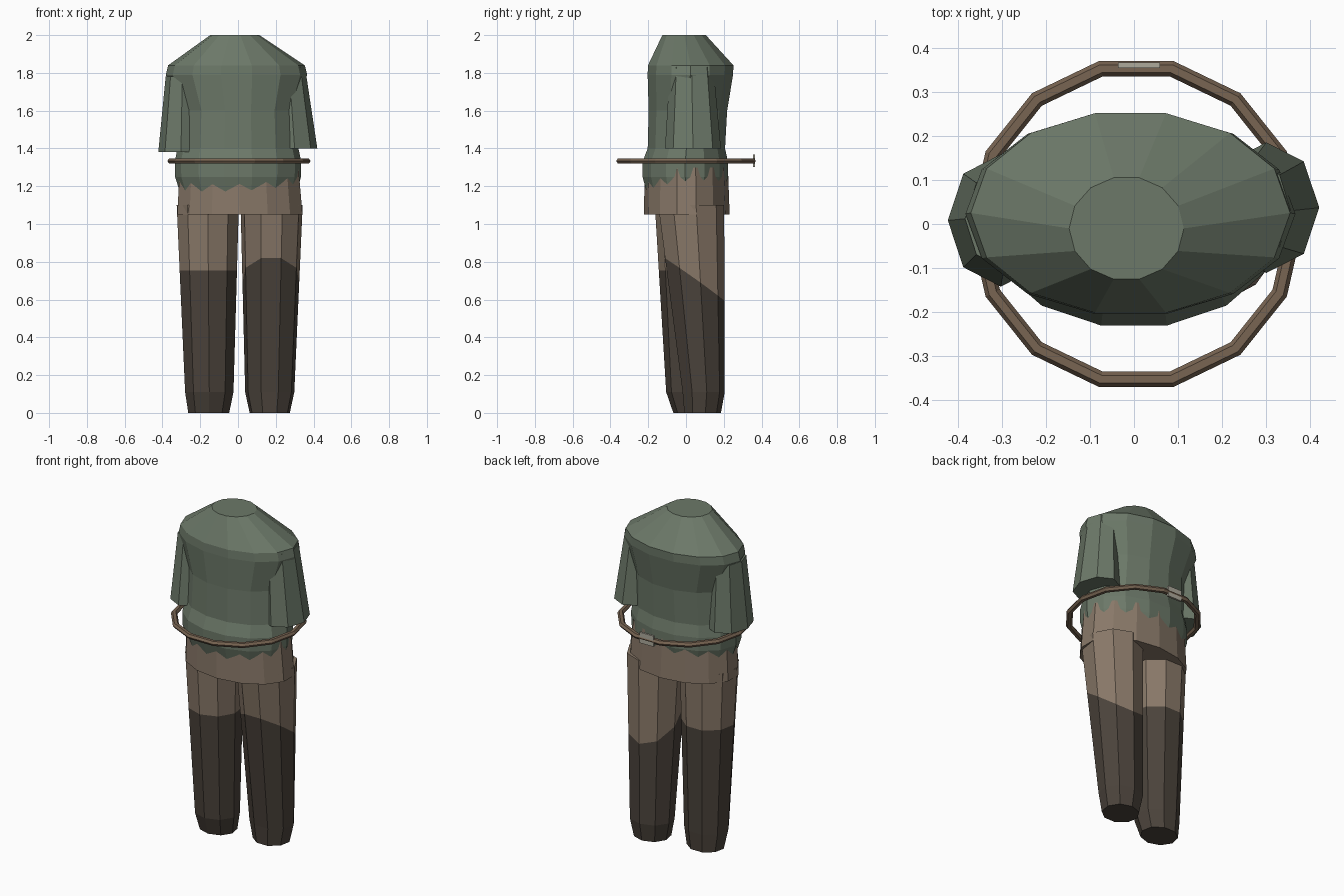
import bpy, bmesh, math

if "Cube" in bpy.data.objects:
    bpy.data.objects.remove(bpy.data.objects["Cube"])


def material(name, rgb):
    m = bpy.data.materials.new(name)
    m.diffuse_color = (*rgb, 1)
    m.use_nodes = True
    m.node_tree.nodes["Principled BSDF"].inputs["Base Color"].default_value = m.diffuse_color
    return m


GREEN = material("cloth_green", (0.15, 0.19, 0.14))
TAN = material("trouser_tan", (0.25, 0.19, 0.14))
DARK = material("boot_dark", (0.07, 0.056, 0.044))
LEATHER = material("belt_leather", (0.19, 0.13, 0.085))
METAL = material("buckle_metal", (0.42, 0.40, 0.33))


def finish(bm, name, mat):
    bmesh.ops.recalc_face_normals(bm, faces=bm.faces)
    me = bpy.data.meshes.new(name)
    bm.to_mesh(me)
    bm.free()
    me.materials.append(mat)
    ob = bpy.data.objects.new(name, me)
    bpy.context.collection.objects.link(ob)
    return ob


def ellipse(z, cx, cy, rx, ry, n, phase=0.0):
    """One ring of points; phase is in steps of one side."""
    angles = [2 * math.pi * (i + phase) / n for i in range(n)]
    return [(cx + rx * math.cos(a), cy + ry * math.sin(a), z) for a in angles]


def loft(name, rings, mat, cap_first=True, cap_last=True):
    bm = bmesh.new()
    loops = [[bm.verts.new(p) for p in ring] for ring in rings]
    n = len(loops[0])
    for a, b in zip(loops, loops[1:]):
        for i in range(n):
            j = (i + 1) % n
            bm.faces.new((a[i], a[j], b[j], b[i]))
    if cap_first:
        bm.faces.new(loops[0])
    if cap_last:
        bm.faces.new(loops[-1])
    return finish(bm, name, mat)


# Shirt body: z, centre x, centre y, radius x, radius y
shirt = [
    (2.00, -0.017, -0.010, 0.130, 0.118),
    (1.84, -0.008, 0.025, 0.362, 0.232),
    (1.79, -0.008, 0.023, 0.374, 0.232),
    (1.60, 0.000, 0.010, 0.310, 0.213),
    (1.40, 0.000, 0.002, 0.320, 0.210),
    (1.33, 0.000, -0.004, 0.335, 0.232),
    (1.25, 0.000, -0.004, 0.333, 0.232),
    (1.15, 0.003, -0.003, 0.305, 0.205),
]
loft("shirt", [ellipse(*r, 14) for r in shirt], GREEN)

# Sleeves, slightly different on each side
loft("sleeve_right", [ellipse(1.83, 0.270, 0.030, 0.085, 0.115, 8),
                      ellipse(1.40, 0.300, 0.037, 0.120, 0.148, 8)], GREEN)
loft("sleeve_left", [ellipse(1.78, -0.295, 0.012, 0.088, 0.115, 8),
                     ellipse(1.38, -0.302, 0.008, 0.120, 0.150, 8)], GREEN)

# Trouser seat; its corners sit between the shirt's, giving the zigzag hem
loft("trouser_seat", [ellipse(1.30, 0.006, 0.002, 0.322, 0.220, 14, 0.5),
                      ellipse(1.05, 0.010, 0.004, 0.340, 0.227, 14, 0.5)], TAN)


# Legs: trouser part and boot share a slanted seam
def leg(side, top, ankle, foot, seam, slope, phase):
    def at(z):
        t = (z - ankle[0]) / (top[0] - ankle[0])
        return [a + (b - a) * t for a, b in zip(ankle, top)]

    n = 9
    upper = ellipse(*top, n, phase)
    cuff = []
    for i in range(n):
        _, _, y0, _, _ = at(seam)
        z = seam - slope * at(seam)[4] * math.sin(2 * math.pi * (i + phase) / n)
        cuff.append(ellipse(*at(z), n, phase)[i])
    loft("trouser_leg_" + side, [upper, cuff], TAN, True, False)
    loft("boot_" + side, [cuff, ellipse(*ankle, n, phase), ellipse(*foot, n, phase)],
         DARK, False, True)


leg("right", (1.10, 0.178, 0.022, 0.167, 0.180), (0.11, 0.168, 0.090, 0.132, 0.115),
    (0.0, 0.168, 0.085, 0.108, 0.100), 0.71, 0.75, 0.25)
leg("left", (1.10, -0.160, 0.000, 0.167, 0.165), (0.11, -0.152, 0.015, 0.130, 0.120),
    (0.0, -0.155, 0.030, 0.110, 0.097), 0.755, 0.0, -0.25)

# Loose belt ring with a buckle plate
belt = bmesh.new()
ring = []
for i in range(14):
    a = 2 * math.pi * i / 14
    ring.append([belt.verts.new((0.005 + (0.361 + 0.018 * math.cos(b)) * math.cos(a),
                                 (0.361 + 0.018 * math.cos(b)) * math.sin(a),
                                 1.333 + 0.016 * math.sin(b)))
                 for b in [math.pi * k / 3 for k in range(6)]])
for i in range(14):
    p, q = ring[i], ring[(i + 1) % 14]
    for k in range(6):
        m = (k + 1) % 6
        belt.faces.new((p[k], q[k], q[m], p[m]))
finish(belt, "belt", LEATHER)

buckle = bmesh.new()
bmesh.ops.create_cube(buckle, size=1)
for v in buckle.verts:
    v.co = (0.011 + v.co.x * 0.095, 0.360 + v.co.y * 0.012, 1.335 + v.co.z * 0.065)
finish(buckle, "buckle", METAL)
